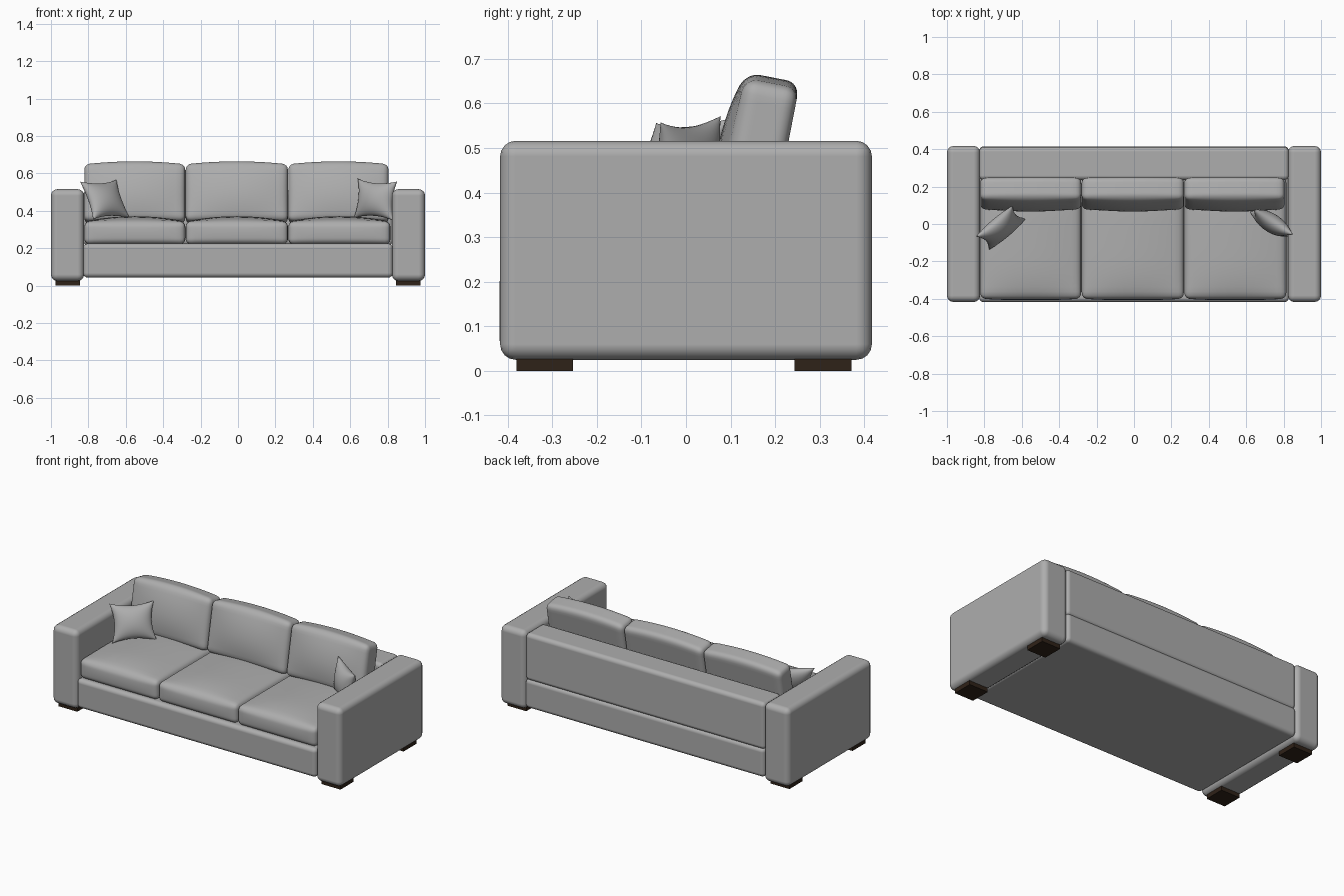
import bpy, bmesh, math
from mathutils import Vector, Matrix

if "Cube" in bpy.data.objects:
    bpy.data.objects.remove(bpy.data.objects["Cube"])


def material(name, rgb):
    m = bpy.data.materials.new(name)
    m.diffuse_color = (*rgb, 1)
    m.use_nodes = True
    m.node_tree.nodes["Principled BSDF"].inputs["Base Color"].default_value = m.diffuse_color
    return m


FABRIC = material("grey fabric", (0.42, 0.42, 0.42))
WOOD = material("dark brown wood", (0.028, 0.016, 0.009))


def finish(bm, name, mat, smooth=True):
    bmesh.ops.recalc_face_normals(bm, faces=bm.faces)
    me = bpy.data.meshes.new(name)
    for f in bm.faces:
        f.smooth = smooth
    bm.to_mesh(me)
    bm.free()
    me.materials.append(mat)
    ob = bpy.data.objects.new(name, me)
    bpy.context.collection.objects.link(ob)
    return ob


def box(name, lo, hi, mat, bevel=0.0):
    """Box from corner to corner with rounded edges."""
    lo, hi = Vector(lo), Vector(hi)
    bm = bmesh.new()
    bmesh.ops.create_cube(bm, size=1)
    for v in bm.verts:
        v.co = Vector(((lo[i] + hi[i]) / 2 + v.co[i] * (hi[i] - lo[i]) for i in range(3)))
    ob = finish(bm, name, mat, bevel > 0)
    if bevel:
        mod = ob.modifiers.new("rounding", 'BEVEL')
        mod.width = bevel
        mod.segments = 4
        mod.harden_normals = True
    return ob


def cushion(name, half, r, puff):
    """Rounded box, finely divided, then swollen by puff(point, unit position)."""
    bm = bmesh.new()
    bmesh.ops.create_cube(bm, size=2)
    bmesh.ops.subdivide_edges(bm, edges=bm.edges[:], cuts=19, use_grid_fill=True)
    for v in bm.verts:
        p = Vector([half[i] * math.sin(v.co[i] * math.pi / 2) for i in range(3)])
        c = Vector([max(r - half[i], min(half[i] - r, p[i])) for i in range(3)])
        d = p - c
        if d.length > 1e-7:
            p = c + d.normalized() * r
        v.co = p + puff(Vector([p[i] / half[i] for i in range(3)]))
    return finish(bm, name, FABRIC)


def pillow(name, centre, xdir, ydir, a, b, thick):
    """Square throw pillow with pinched corners."""
    bm = bmesh.new()
    for s in (1, -1):
        g = bmesh.ops.create_grid(bm, x_segments=20, y_segments=20, size=1)
        for v in g["verts"]:
            u, w = math.sin(v.co.x * math.pi / 2), math.sin(v.co.y * math.pi / 2)
            fu, fw = max(0, 1 - u * u), max(0, 1 - w * w)
            v.co = (a * u * (1 - 0.17 * fw), b * w * (1 - 0.17 * fu),
                    s * thick * (fu * fw) ** 0.5)
    bmesh.ops.remove_doubles(bm, verts=bm.verts, dist=1e-5)
    ob = finish(bm, name, FABRIC)
    x = Vector(xdir).normalized()
    z = x.cross(Vector(ydir)).normalized()
    y = z.cross(x)
    ob.matrix_world = Matrix.Translation(centre) @ Matrix((x, y, z)).transposed().to_4x4()


# Arms and feet, both sides
for side, s in (("left", -1), ("right", 1)):
    xs = sorted((s * 0.823, s * 1.0))
    box(f"{side}_arm", (xs[0], -0.417, 0.025), (xs[1], 0.417, 0.516), FABRIC, 0.035)
    fx = sorted((s * 0.845, s * 0.975))
    for end, y0, y1 in (("front", -0.38, -0.253), ("back", 0.243, 0.371)):
        box(f"{side}_{end}_foot", (fx[0], y0, 0), (fx[1], y1, 0.027), WOOD)

# Base and back frame
box("base", (-0.828, -0.418, 0.043), (0.828, 0.415, 0.225), FABRIC, 0.025)
box("back_frame", (-0.828, 0.235, 0.215), (0.828, 0.411, 0.508), FABRIC, 0.025)


# Seat and back cushions
def seat_puff(q):
    out = Vector((0, 0, 0))
    if q.z > 0:
        out.z = 0.028 * q.z * (1 - q.x ** 2) * (1 - q.y ** 4)
    if q.y < 0:
        out.y = 0.008 * q.y * (1 - q.x ** 4) * (1 - q.z ** 2)
    return out


def back_puff(q):
    out = Vector((0, 0, 0))
    if q.y < 0:
        out.y = 0.03 * q.y * (1 - q.x ** 2) * (1 - q.z ** 2)
    if q.z > 0:
        out.z = 0.016 * q.z * (1 - q.x ** 2)
    return out


for label, x0, x1 in (("left", -0.822, -0.282), ("middle", -0.28, 0.267),
                      ("right", 0.269, 0.815)):
    cx, hx = (x0 + x1) / 2, (x1 - x0) / 2
    seat = cushion(f"{label}_seat_cushion", (hx, 0.325, 0.061), 0.03, seat_puff)
    seat.location = (cx, -0.073, 0.282)
    trim = 0.005 if label == "right" else 0
    back = cushion(f"{label}_back_cushion", (hx - trim, 0.061, 0.155), 0.03, back_puff)
    back.location = (cx - trim, 0.163, 0.49)
    back.rotation_euler = (math.radians(-11), 0, 0)

# Throw pillows
pillow("left_throw_pillow", (-0.712, -0.02, 0.46), (0.19, 0.16, 0.01),
       (-0.07, 0.07, 0.2), 0.128, 0.113, 0.05)
pillow("right_throw_pillow", (0.735, 0.005, 0.46), (0.22, -0.14, -0.015),
       (0.02, 0.01, 0.2), 0.125, 0.105, 0.05)
